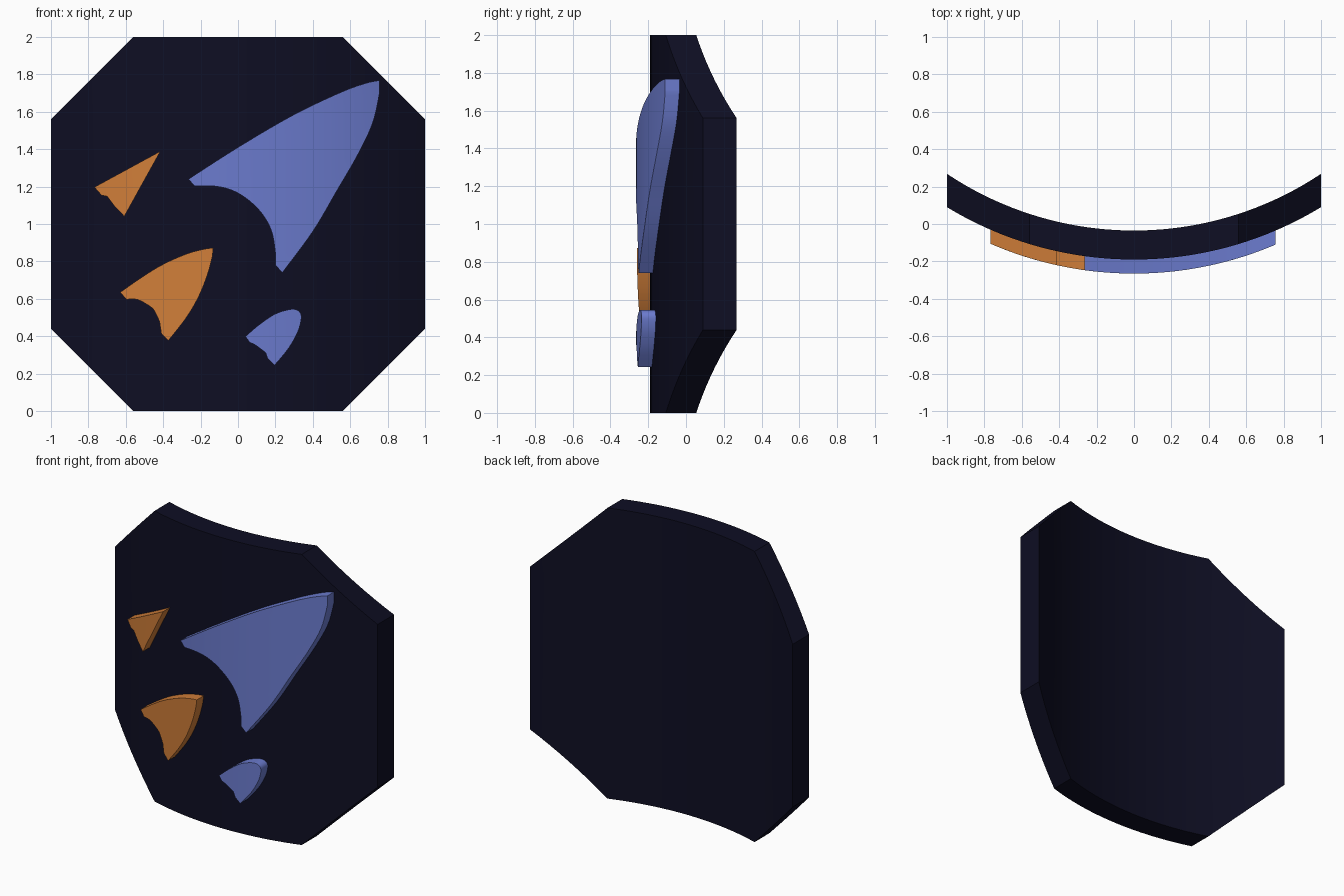
import bpy, bmesh, math

if "Cube" in bpy.data.objects:
    bpy.data.objects.remove(bpy.data.objects["Cube"])

R_FRONT, R_BACK = 1.926, 1.80


def material(name, rgb):
    m = bpy.data.materials.new(name)
    lin = [(c / 255 / 12.92) if c < 10.3 else ((c / 255 + 0.055) / 1.055) ** 2.4 for c in rgb]
    m.diffuse_color = (*lin, 1)
    m.use_nodes = True
    m.node_tree.nodes["Principled BSDF"].inputs["Base Color"].default_value = m.diffuse_color
    return m


def front_y(x):
    return -0.19 + R_FRONT - math.sqrt(R_FRONT ** 2 - x * x)


def back_y(x):
    return -0.035 + R_BACK - math.sqrt(R_BACK ** 2 - x * x)


def curved_plate(name, outline, near, far, mat):
    """Extrude an x-z outline through y, slice it in x and bend both skins."""
    bm = bmesh.new()
    cap = bm.faces.new([bm.verts.new((x, 0, z)) for x, z in outline])
    ext = bmesh.ops.extrude_face_region(bm, geom=[cap], use_keep_orig=True)
    for v in ext["geom"]:
        if isinstance(v, bmesh.types.BMVert):
            v.co.y = 1
    bmesh.ops.triangulate(bm, faces=[f for f in bm.faces if len(f.verts) > 4])
    for i in range(-19, 20):
        bmesh.ops.bisect_plane(bm, geom=bm.verts[:] + bm.edges[:] + bm.faces[:],
                               dist=1e-5, plane_co=(i / 20, 0, 0), plane_no=(1, 0, 0))
    # bend: near skin and far skin follow their own arcs
    bmesh.ops.triangulate(bm, faces=bm.faces[:])
    for v in bm.verts:
        a, b = near(v.co.x), far(v.co.x)
        v.co.y = a + (b - a) * v.co.y
    bmesh.ops.recalc_face_normals(bm, faces=bm.faces[:])
    me = bpy.data.meshes.new(name)
    bm.to_mesh(me)
    bm.free()
    me.materials.append(mat)
    ob = bpy.data.objects.new(name, me)
    bpy.context.collection.objects.link(ob)
    bpy.ops.object.select_all(action='DESELECT')
    ob.select_set(True)
    bpy.context.view_layer.objects.active = ob
    bpy.ops.object.shade_smooth_by_angle(angle=math.radians(25))
    return ob


def smooth_path(pts, steps=5):
    """Catmull-Rom curve through an open run of points."""
    out = []
    p = [pts[0]] + pts + [pts[-1]]
    for i in range(1, len(p) - 2):
        for s in range(steps):
            t = s / steps
            out.append(tuple(0.5 * (2 * b + (c - a) * t + (2 * a - 5 * b + 4 * c - d) * t * t
                                    + (3 * b - a - 3 * c + d) * t ** 3)
                             for a, b, c, d in zip(p[i - 1], p[i], p[i + 1], p[i + 2])))
    return out


def emblem(name, runs, mat):
    # each run is a smooth stretch of the outline ending where the next begins
    outline = []
    for i, run in enumerate(runs):
        outline += smooth_path(run + [runs[(i + 1) % len(runs)][0]])
    return curved_plate(name, outline, lambda x: front_y(x) - 0.075,
                        lambda x: front_y(x) + 0.01, mat)


navy = material("dark navy", (14, 14, 35))
blue = material("periwinkle blue", (107, 123, 206))
orange = material("burnt orange", (208, 126, 57))

# octagonal curved panel
c = 0.56
curved_plate("curved_panel", [(-c, 0), (c, 0), (1, 0.44), (1, 1.56), (c, 2), (-c, 2),
                              (-1, 1.56), (-1, 0.44)], front_y, back_y, navy)

# large blue fin
emblem("large_blue_fin", [
    [(-0.265, 1.24), (0, 1.41), (0.29, 1.58), (0.54, 1.70), (0.68, 1.752)],
    [(0.757, 1.768)],
    [(0.757, 1.70), (0.72, 1.54), (0.64, 1.37), (0.53, 1.18), (0.40, 0.96)],
    [(0.237, 0.74)],
    [(0.20, 0.78)],
    [(0.20, 0.845), (0.18, 0.96), (0.125, 1.06), (0.04, 1.14), (-0.045, 1.185), (-0.135, 1.203)],
    [(-0.232, 1.203)]], blue)

# lower orange fin
emblem("lower_orange_fin", [
    [(-0.63, 0.635), (-0.50, 0.725), (-0.39, 0.79), (-0.27, 0.842), (-0.18, 0.866)],
    [(-0.132, 0.872)],
    [(-0.137, 0.827), (-0.163, 0.73), (-0.21, 0.613), (-0.276, 0.50)],
    [(-0.372, 0.377)],
    [(-0.41, 0.415)],
    [(-0.42, 0.48), (-0.452, 0.543), (-0.495, 0.575), (-0.543, 0.597)],
    [(-0.597, 0.597)]], orange)

# upper orange fin
emblem("upper_orange_fin", [
    [(-0.768, 1.197)], [(-0.415, 1.389)], [(-0.608, 1.041)],
    [(-0.66, 1.095)], [(-0.70, 1.148)], [(-0.73, 1.154)]], orange)

# small blue fin
emblem("small_blue_fin", [
    [(0.04, 0.399), (0.115, 0.463), (0.195, 0.517), (0.265, 0.541), (0.308, 0.543),
     (0.335, 0.522), (0.337, 0.484), (0.318, 0.42), (0.27, 0.335)],
    [(0.195, 0.244)], [(0.158, 0.281)], [(0.147, 0.313)],
    [(0.104, 0.345)], [(0.088, 0.356)], [(0.062, 0.367)]], blue)
